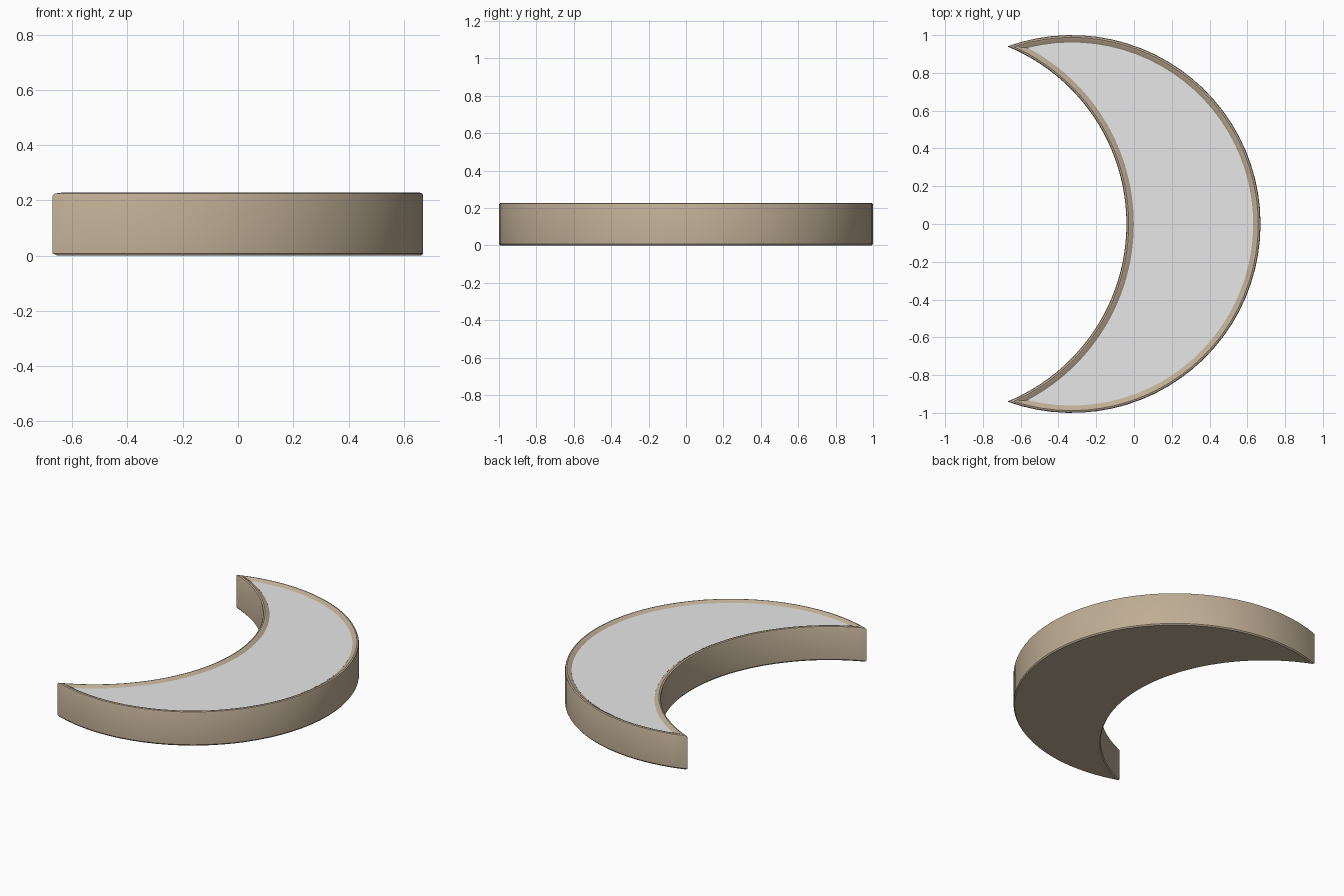
import bpy, bmesh, math

if "Cube" in bpy.data.objects:
    bpy.data.objects.remove(bpy.data.objects["Cube"])

OUT_X, OUT_R = -0.33, 1.0      # outer circle
IN_X, IN_R = -1.056, 1.016     # circle that cuts the crescent
N = 48                         # segments per arc


def material(name, rgb):
    m = bpy.data.materials.new(name)
    m.diffuse_color = (*rgb, 1)
    m.use_nodes = True
    m.node_tree.nodes["Principled BSDF"].inputs["Base Color"].default_value = m.diffuse_color
    return m


def crescent(d, z):
    """Crescent outline inset by d at height z, counter-clockwise."""
    ro, ri, gap = OUT_R - d, IN_R + d, OUT_X - IN_X
    tx = (ri * ri - ro * ro - gap * gap) / (2 * gap)
    ty = math.sqrt(ro * ro - tx * tx)
    a, b = math.atan2(ty, tx), math.atan2(ty, tx + gap)
    pts = []
    for i in range(N):
        t = -a + 2 * a * i / N
        pts.append((OUT_X + ro * math.cos(t), ro * math.sin(t), z))
    for i in range(N):
        t = b - 2 * b * i / N
        pts.append((IN_X + ri * math.cos(t), ri * math.sin(t), z))
    return pts


def build(name, profile, mat):
    """Skin stacked outlines and close the first and last one."""
    bm = bmesh.new()
    loops = [[bm.verts.new(p) for p in crescent(d, z)] for d, z in profile]
    n = 2 * N
    for lo, hi in zip(loops, loops[1:]):
        for i in range(n):
            j = (i + 1) % n
            bm.faces.new((lo[i], lo[j], hi[j], hi[i]))
    # Caps: strips between the outer and inner arcs
    for loop, flip in ((loops[0], True), (loops[-1], False)):
        for i in range(N):
            q = [loop[i], loop[i + 1], loop[(n - i - 1) % n], loop[(n - i) % n]]
            f = []
            for v in q:
                if v not in f:
                    f.append(v)
            if len(f) > 2:
                bm.faces.new(f[::-1] if flip else f)
    me = bpy.data.meshes.new(name)
    bm.to_mesh(me)
    bm.free()
    me.materials.append(mat)
    ob = bpy.data.objects.new(name, me)
    bpy.context.collection.objects.link(ob)
    bpy.ops.object.select_all(action='DESELECT')
    ob.select_set(True)
    bpy.context.view_layer.objects.active = ob
    bpy.ops.object.shade_smooth_by_angle(angle=math.radians(30))
    return ob


tan = material("tan shell", (0.52, 0.42, 0.30))
grey = material("light grey", (0.80, 0.80, 0.80))

# Shell with small bevels and a rim that slopes inward
build("crescent_shell", [(0.006, 0), (0, 0.008), (0, 0.218), (0.003, 0.225),
                         (0.012, 0.228), (0.022, 0.225), (0.042, 0.212)], tan)
# Flat panel filling the rim
build("top_panel", [(0.039, 0.209), (0.039, 0.2145)], grey)
